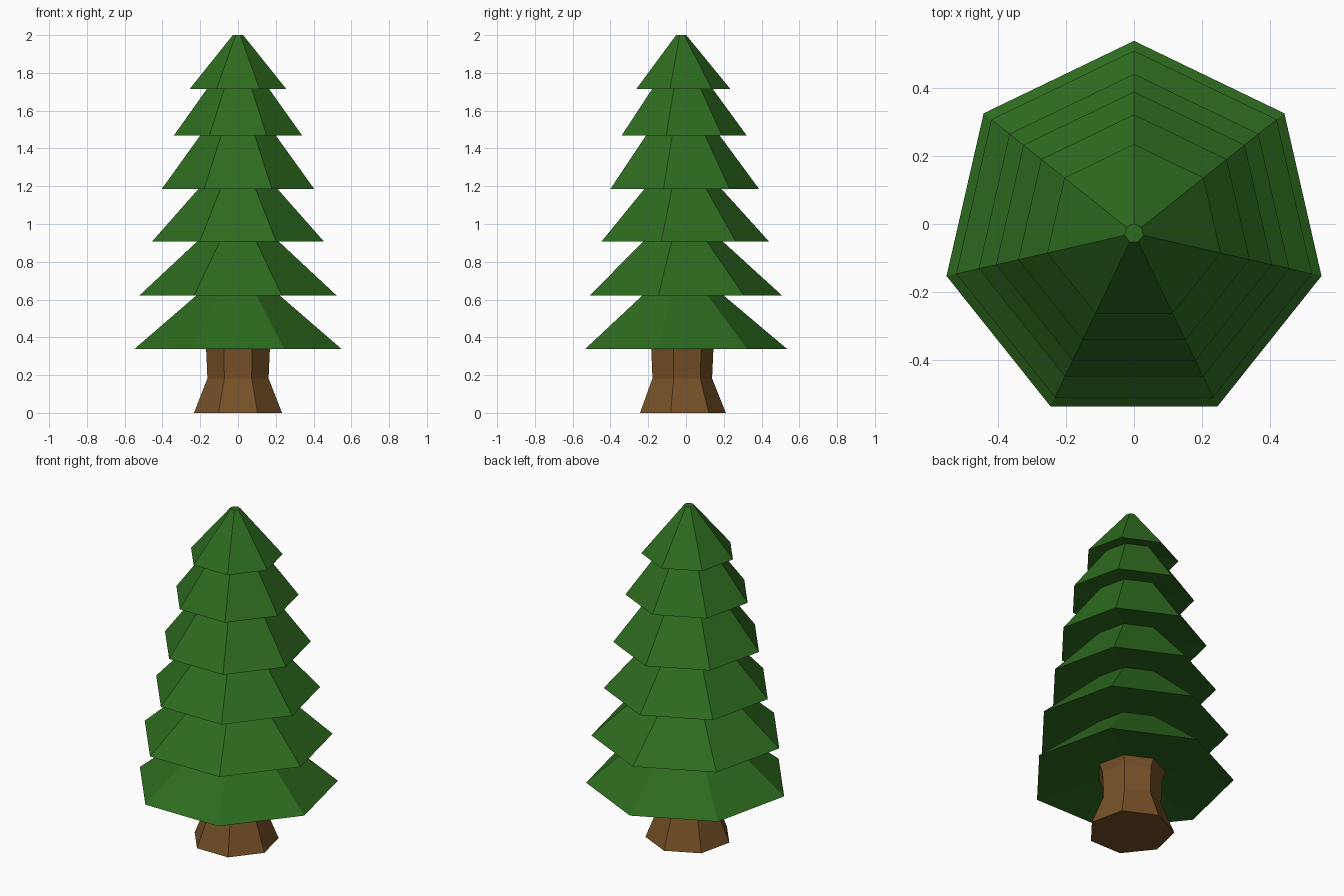
import bpy, bmesh
from math import sin, cos, pi

if "Cube" in bpy.data.objects:
    bpy.data.objects.remove(bpy.data.objects["Cube"])

SIDES = 7
RECESS = 0.025  # how far each skirt's underside rises towards the stem


def material(name, color):
    m = bpy.data.materials.new(name)
    m.diffuse_color = color
    m.use_nodes = True
    m.node_tree.nodes["Principled BSDF"].inputs["Base Color"].default_value = m.diffuse_color
    return m


def lathe(name, profile, cy, mat):
    """Closed seven-sided solid from (radius, z) rings, one corner facing +y."""
    bm = bmesh.new()
    rings = []
    for r, z in profile:
        angles = [pi / 2 + 2 * pi * i / SIDES for i in range(SIDES)]
        rings.append([bm.verts.new((r * cos(a), cy + r * sin(a), z)) for a in angles])
    for low, high in zip(rings, rings[1:]):
        for i in range(SIDES):
            j = (i + 1) % SIDES
            bm.faces.new((low[i], low[j], high[j], high[i]))
    bm.faces.new(rings[0][::-1])
    bm.faces.new(rings[-1])
    bmesh.ops.recalc_face_normals(bm, faces=bm.faces[:])
    mesh = bpy.data.meshes.new(name)
    bm.to_mesh(mesh)
    bm.free()
    mesh.materials.append(mat)
    obj = bpy.data.objects.new(name, mesh)
    bpy.context.collection.objects.link(obj)
    return obj


green = material("needles", (0.026, 0.148, 0.013, 1))
brown = material("bark", (0.182, 0.082, 0.020, 1))

# Trunk: flared foot, narrow waist, flare into the underside of the foliage
lathe("trunk", [(0.239, 0), (0.166, 0.183), (0.173, 0.335), (0.192, 0.38)], -0.028, brown)

# Foliage: stacked skirts as one stepped profile (skirt radius, skirt z, visible neck radius)
tiers = [(0.564, 0.337, 0.226), (0.535, 0.622, 0.222), (0.467, 0.907, 0.216),
         (0.415, 1.184, 0.205), (0.348, 1.469, 0.168), (0.261, 1.716, 0.028)]
profile = [(0.192, 0.38)]
for i, (skirt, z, neck) in enumerate(tiers):
    profile.append((skirt, z))
    if i + 1 < len(tiers):
        z_next = tiers[i + 1][1]
        slope = (skirt - neck) / (z_next - z)
        profile.append((neck - slope * RECESS, z_next + RECESS))
    else:
        profile.append((neck, 2.0))
lathe("foliage", profile, -0.027, green)
